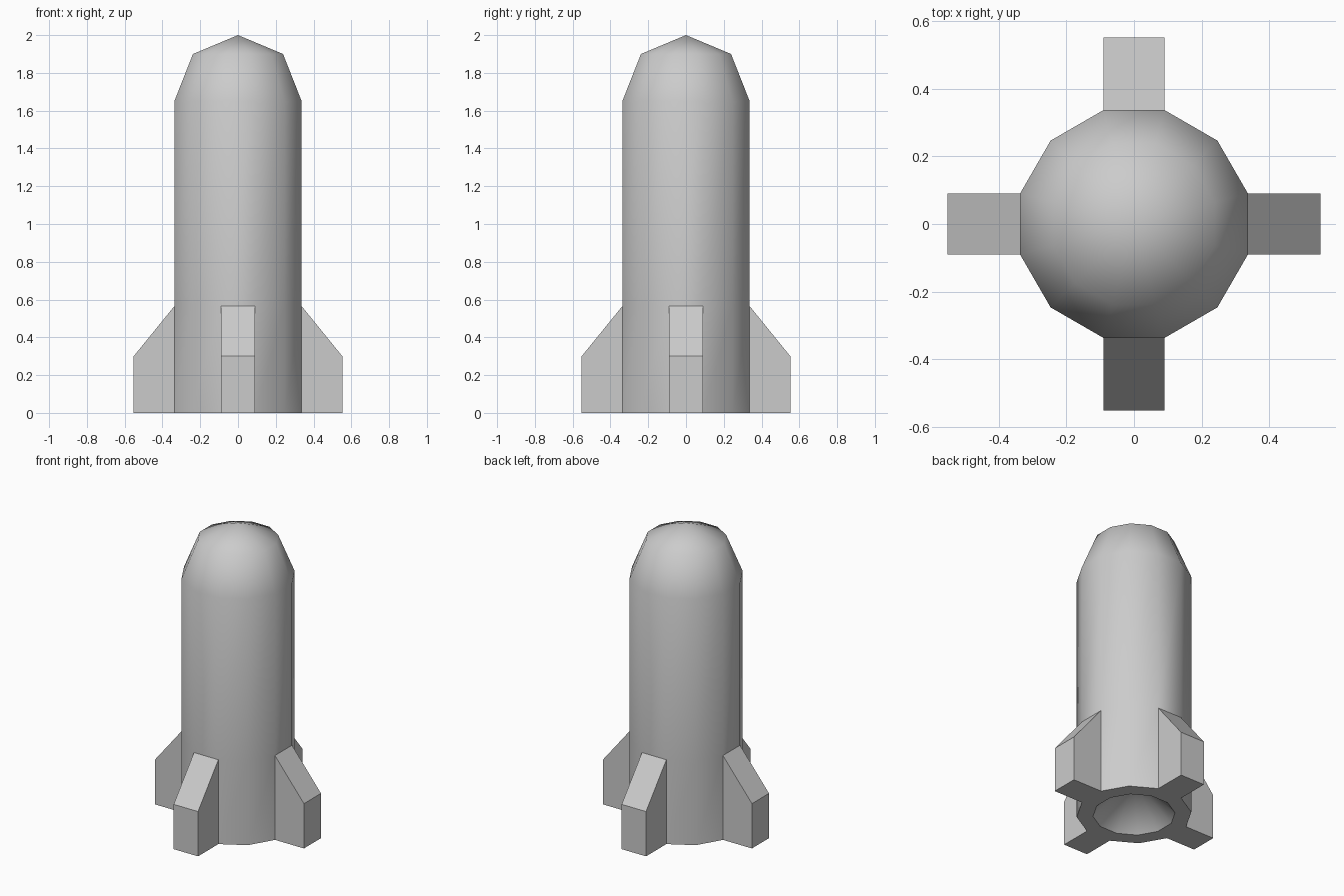
import bpy, bmesh
from math import cos, sin, radians

if "Cube" in bpy.data.objects:
    bpy.data.objects.remove(bpy.data.objects["Cube"])

SIDES = 12
bm = bmesh.new()


def ring(r, z):
    angles = [radians(30 * k - 15) for k in range(SIDES)]
    return [bm.verts.new((r * cos(a), r * sin(a), z)) for a in angles]


def bridge(lower, upper, smooth=True):
    faces = []
    for k in range(SIDES):
        j = (k + 1) % SIDES
        f = bm.faces.new((lower[k], lower[j], upper[j], upper[k]))
        f.smooth = smooth
        faces.append(f)
    return faces


def cap(loop, z):
    tip = bm.verts.new((0, 0, z))
    for k in range(SIDES):
        bm.faces.new((loop[k], loop[(k + 1) % SIDES], tip)).smooth = True


# Hull and faceted nose
rings = [ring(r, z) for r, z in ((0.349, 0), (0.349, 0.565), (0.349, 1.65), (0.247, 1.9))]
bands = [bridge(a, b) for a, b in zip(rings, rings[1:])]
cap(rings[-1], 2.0)

# Flat base rim with a hollow exhaust
nozzle = ring(0.25, 0)
bridge(rings[0], nozzle, smooth=False)
cap(nozzle, 0.25)

# Four fins pulled out of the hull facets, with sloped tops
fin_facets = bands[0][::3]
for f in fin_facets:
    f.normal_update()
    out = f.normal.copy()
    res = bmesh.ops.extrude_discrete_faces(bm, faces=[f])
    outer = res["faces"][0]
    hull = f.verts[:] if f.is_valid else []
    outer.smooth = False
    for v in outer.verts:
        v.co += out * (0.552 - 0.337)
        if v.co.z > 0.1:
            v.co.z = 0.3
        for side in v.link_faces:
            side.smooth = False

bmesh.ops.recalc_face_normals(bm, faces=bm.faces[:])
mesh = bpy.data.meshes.new("rocket")
bm.to_mesh(mesh)
bm.free()
obj = bpy.data.objects.new("rocket", mesh)
bpy.context.collection.objects.link(obj)
